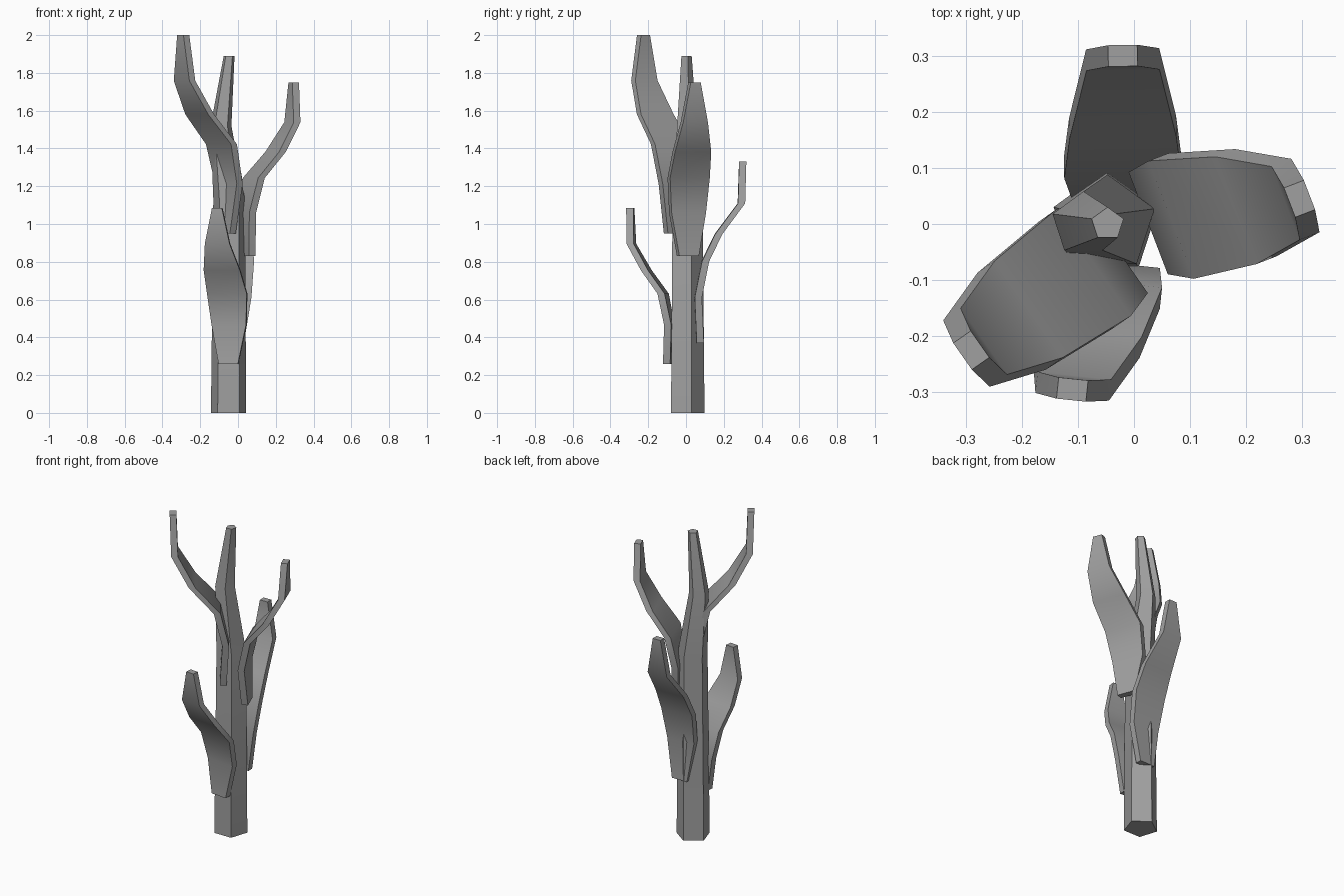
import bpy, bmesh, math
from mathutils import Vector

cube = bpy.data.objects.get("Cube")
if cube:
    bpy.data.objects.remove(cube, do_unlink=True)

bark = bpy.data.materials.new("grey_bark")
bark.use_nodes = True
GREY = (0.35, 0.35, 0.35, 1)
bark.diffuse_color = GREY
bark.node_tree.nodes["Principled BSDF"].inputs["Base Color"].default_value = GREY


def loft(name, rings, smooth_angle):
    """Skin a stack of equal-sized rings and cap both ends."""
    bm = bmesh.new()
    loops = [[bm.verts.new(p) for p in ring] for ring in rings]
    n = len(loops[0])
    for low, high in zip(loops, loops[1:]):
        for i in range(n):
            j = (i + 1) % n
            bm.faces.new((low[i], low[j], high[j], high[i]))
    bm.faces.new(loops[0][::-1])
    bm.faces.new(loops[-1])
    bmesh.ops.recalc_face_normals(bm, faces=bm.faces)
    mesh = bpy.data.meshes.new(name)
    bm.to_mesh(mesh)
    bm.free()
    mesh.materials.append(bark)
    obj = bpy.data.objects.new(name, mesh)
    bpy.context.collection.objects.link(obj)
    bpy.ops.object.select_all(action='DESELECT')
    obj.select_set(True)
    bpy.context.view_layer.objects.active = obj
    bpy.ops.object.shade_smooth_by_angle(angle=math.radians(smooth_angle))


# Trunk: five-sided, with a slight kink near the top
def pentagon(x, z, radius):
    angles = [math.radians(90 + 72 * i) for i in range(5)]
    return [Vector((x + radius * math.cos(a), radius * math.sin(a), z)) for a in angles]


loft("trunk", [pentagon(-0.05, 0, 0.098), pentagon(-0.047, 1.13, 0.088),
               pentagon(-0.09, 1.52, 0.058), pentagon(-0.047, 1.89, 0.03)], 25)


# Branches: flat blades that sweep out from the trunk and turn upright
def branch(name, base, tip, z0, z1, facing, mid, scale):
    a = math.radians(facing)
    out = Vector((math.cos(a), math.sin(a), 0)) * 0.019
    side = Vector((-math.sin(a), math.cos(a), 0)) * scale / 2
    start, end = Vector((*base, z0)), Vector((*tip, z0))
    # height fraction, reach fraction, width
    stations = [(0, 0, 0.11), (0.25, -0.05, 0.195), (0.45, 0.12, 0.225),
                (0.6, mid, 0.205), (0.77, 0.97, 0.14), (1, 1, 0.056)]
    rings = []
    for height, reach, width in stations:
        c = start.lerp(end, reach)
        c.z = z0 + (z1 - z0) * height
        s = side * width
        rings.append([c + out + s, c - out + s, c - out - s, c + out - s])
    loft(name, rings, 42)


branch("upper_left_branch", (-0.06, -0.06), (-0.29, -0.225), 0.95, 2.0, 215, 0.62, 1.03)
branch("upper_right_branch", (0.055, 0.01), (0.295, 0.045), 0.83, 1.75, 21, 0.6, 1.0)
branch("lower_back_branch", (-0.02, 0.075), (-0.02, 0.3), 0.37, 1.33, 91, 0.43, 0.93)
branch("lower_front_branch", (-0.05, -0.0975), (-0.11, -0.295), 0.26, 1.085, 264, 0.57, 0.94)
